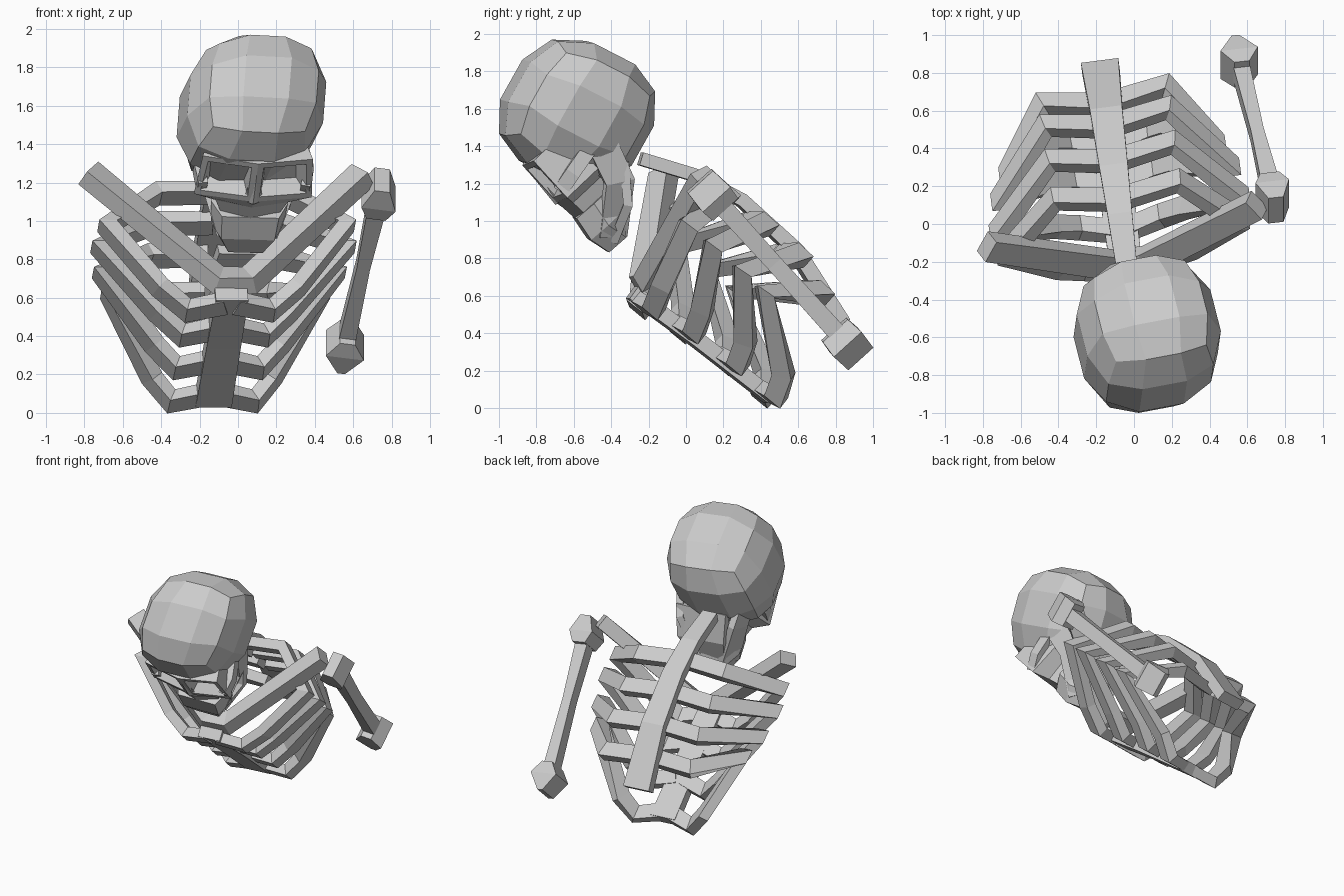
import bpy, bmesh, math
from mathutils import Vector as V, Euler

if "Cube" in bpy.data.objects:
    bpy.data.objects.remove(bpy.data.objects["Cube"])

bone = bpy.data.materials.new("bone grey")
bone.diffuse_color = (0.6, 0.6, 0.6, 1)
bone.use_nodes = True
bone.node_tree.nodes["Principled BSDF"].inputs["Base Color"].default_value = bone.diffuse_color


def finish(name, bm):
    bmesh.ops.recalc_face_normals(bm, faces=bm.faces)
    me = bpy.data.meshes.new(name)
    bm.to_mesh(me)
    bm.free()
    me.materials.append(bone)
    ob = bpy.data.objects.new(name, me)
    bpy.context.collection.objects.link(ob)
    return ob


def loft(name, rings, keep=False):
    """Skin a list of equal-length point rings and cap both ends."""
    bm = bmesh.new()
    rows = [[bm.verts.new(p) for p in r] for r in rings]
    n = len(rows[0])
    for a, b in zip(rows, rows[1:]):
        for i in range(n):
            bm.faces.new((a[i], a[(i + 1) % n], b[(i + 1) % n], b[i]))
    bm.faces.new(rows[0])
    bm.faces.new(rows[-1])
    bmesh.ops.recalc_face_normals(bm, faces=bm.faces)
    return bm if keep else finish(name, bm)


def bar(name, pts, up, sizes):
    """Rectangular bar along pts; sizes are (width along up, thickness) pairs."""
    pts = [V(p) for p in pts]
    if isinstance(sizes, tuple):
        sizes = [sizes] * len(pts)
    rings = []
    for i, p in enumerate(pts):
        a = (p - pts[max(i - 1, 0)]).normalized()
        b = (pts[min(i + 1, len(pts) - 1)] - p).normalized()
        t = (a + b).normalized()
        side = t.cross(V(up)).normalized()
        w = side.cross(t).normalized() * sizes[i][0] / 2
        mitre = max(t.dot(b if b.length else a), 0.75)
        s = side * sizes[i][1] / 2 / mitre
        rings.append([p + w + s, p + w - s, p - w - s, p - w + s])
    return loft(name, rings)


# Chest frame: lateral, up along the body, depth toward the back
O = V((-0.13, 0.45, 0.06))
L, U, D = V((0.988, 0.145, 0)), V((0.10, -0.76, 0.64)), V((-0.08, 0.64, 0.76))


def chest(l, u, d):
    return O + L * l + U * u + D * d


# Ribs: front (u, d), outer (lateral, u), back (u, d)
ribs = [((0.00, 0.00), (0.56, 0.45), (0.18, 0.58)),
        ((0.27, 0.00), (0.62, 0.62), (0.40, 0.66)),
        ((0.56, -0.02), (0.65, 0.83), (0.65, 0.67)),
        ((0.81, -0.06), (0.63, 1.00), (0.91, 0.66))]
for i, ((fu, fd), (ol, ou), (bu, bd)) in enumerate(ribs):
    for s, side in ((-1, "right"), (1, "left")):
        path = [(0.03, fu + 0.06, fd), (0.22, fu, fd), (0.32 + 0.015 * i, fu + 0.06, fd + 0.11),
                (ol, ou, 0.36), (0.33, bu, bd), (0.02, bu + 0.04, bd - 0.03)]
        bar(f"rib_{i + 1}_{side}", [chest(s * l, u, d) for l, u, d in path], U, (0.11, 0.07))

# Breastbone and spine
bar("breastbone", [chest(0, 0.0, 0.0), chest(0, 0.5, -0.02), chest(0, 0.93, -0.05)], D,
    [(0.08, 0.19), (0.08, 0.18), (0.08, 0.17)])
bar("spine", [chest(0.0, -0.04, 0.55), chest(0, 0.4, 0.69), chest(0, 0.8, 0.71),
              chest(0.0, 1.08, 0.65), chest(0.0, 1.36, 0.53)], D,
    [(0.08, 0.20), (0.08, 0.17), (0.07, 0.15), (0.07, 0.13), (0.07, 0.11)])

# Collar bones, meeting in the middle
bar("collar_bones", [(-0.78, -0.12, 1.25), (-0.10, -0.22, 0.69), (0.06, -0.20, 0.69),
                     (0.65, 0.10, 1.24)], (0, -0.5, 1), (0.10, 0.13))

# Upper arm: shaft with a blocky knob at each end
top, low = V((0.735, 0.14, 1.14)), V((0.555, 0.86, 0.345))
axis = (low - top).normalized()
px = (V((1, 0, 0)) - axis * axis.x).normalized()
py = axis.cross(px)


def knob(name, c, spec):
    loft(name, [[c + axis * t + px * x * a + py * y * b
                 for a, b in ((1, 1), (-1, 1), (-1, -1), (1, -1))] for t, x, y in spec])


knob("upper_arm", top, [(0.03, 0.05, 0.05), (0.5, 0.035, 0.045), (1.03, 0.045, 0.05)])
knob("shoulder_knob", top, [(-0.10, 0.04, 0.09), (0.02, 0.09, 0.10), (0.10, 0.05, 0.09)])
knob("elbow_knob", low, [(-0.10, 0.04, 0.09), (-0.01, 0.10, 0.10), (0.11, 0.02, 0.09)])

# Cranium: boxy rounded cube, three faces per side, fitted to its extents
bm = bmesh.new()
bmesh.ops.create_cube(bm, size=2)
bmesh.ops.subdivide_edges(bm, edges=bm.edges[:], cuts=2, use_grid_fill=True)
rot = Euler((math.radians(-28), math.radians(3), math.radians(10))).to_matrix()
for v in bm.verts:
    n = sum(abs(c) ** 2.5 for c in v.co) ** (1 / 2.5)
    v.co = rot @ (v.co / n)
    v.co.x += 0.12 * v.co.z
for k, (lo, hi) in enumerate(((-0.32, 0.46), (-1.0, -0.165), (1.19, 1.97))):
    vals = [v.co[k] for v in bm.verts]
    a, b = min(vals), max(vals)
    for v in bm.verts:
        v.co[k] = lo + (v.co[k] - a) / (b - a) * (hi - lo)
finish("cranium", bm)

# Face frame: lateral, down the face, outward
FO = V((0.105, -0.86, 1.31))
FL, FS = V((0.99, 0.08, -0.03)), V((-0.10, 0.66, -0.73))
FN = FL.cross(FS).normalized()
if FN.z > 0:
    FN = -FN


def face(l, s, n):
    return FO + FL * l + FS * s + FN * n


# Face block with sunken eye sockets
rows = [(0.0, 0.29, 0.02), (0.27, 0.31, 0.02), (0.32, 0.19, 0.01), (0.42, 0.15, 0.00)]
bm = loft("face", [[face(-w, s, n - 0.05), face(0, s, n), face(w, s, n - 0.05),
                    face(w * 0.8, s, -0.26), face(-w * 0.8, s, -0.26)] for s, w, n in rows], True)
bm.faces.ensure_lookup_table()
sockets = sorted((f for f in bm.faces if len(f.verts) == 4 and f.normal.dot(FN) > 0.7),
                 key=lambda f: -f.calc_area())[:2]
bmesh.ops.inset_individual(bm, faces=sockets, thickness=0.045, depth=0)
bmesh.ops.inset_individual(bm, faces=sockets, thickness=0.05, depth=-0.09)
finish("face", bm)

# Nose wedge, cheek bones, jaw
loft("nose", [[face(-w, s, 0), face(0, s, n), face(w, s, 0)]
              for s, w, n in ((0.08, 0.02, 0.02), (0.28, 0.05, 0.03))])
for s, side in ((-1, "right"), (1, "left")):
    bar(f"cheek_bone_{side}", [face(s * 0.27, 0.22, -0.03), face(s * 0.29, 0.19, -0.14),
                               face(s * 0.26, 0.16, -0.28)], FS, (0.08, 0.05))
    bar(f"jaw_branch_{side}", [face(s * 0.25, 0.20, -0.36), face(s * 0.22, 0.40, -0.30),
                               face(s * 0.11, 0.60, -0.08)], FN, (0.16, 0.05))
loft("chin", [[face(-w, s, n), face(w, s, n), face(w * 1.35, s, n - 0.12),
               face(w * 1.1, s, b), face(-w * 1.1, s, b), face(-w * 1.35, s, n - 0.12)]
              for s, w, n, b in ((0.40, 0.15, 0.0, -0.26), (0.54, 0.14, 0.02, -0.22),
                                 (0.66, 0.09, -0.01, -0.12))])
# Plate closing the back of the jaw below the cranium
bar("jaw_back", [(0.09, -0.33, 1.32), (0.08, -0.31, 1.10), (0.05, -0.39, 0.90)], (0, 1, 0),
    [(0.05, 0.42), (0.05, 0.38), (0.05, 0.22)])
